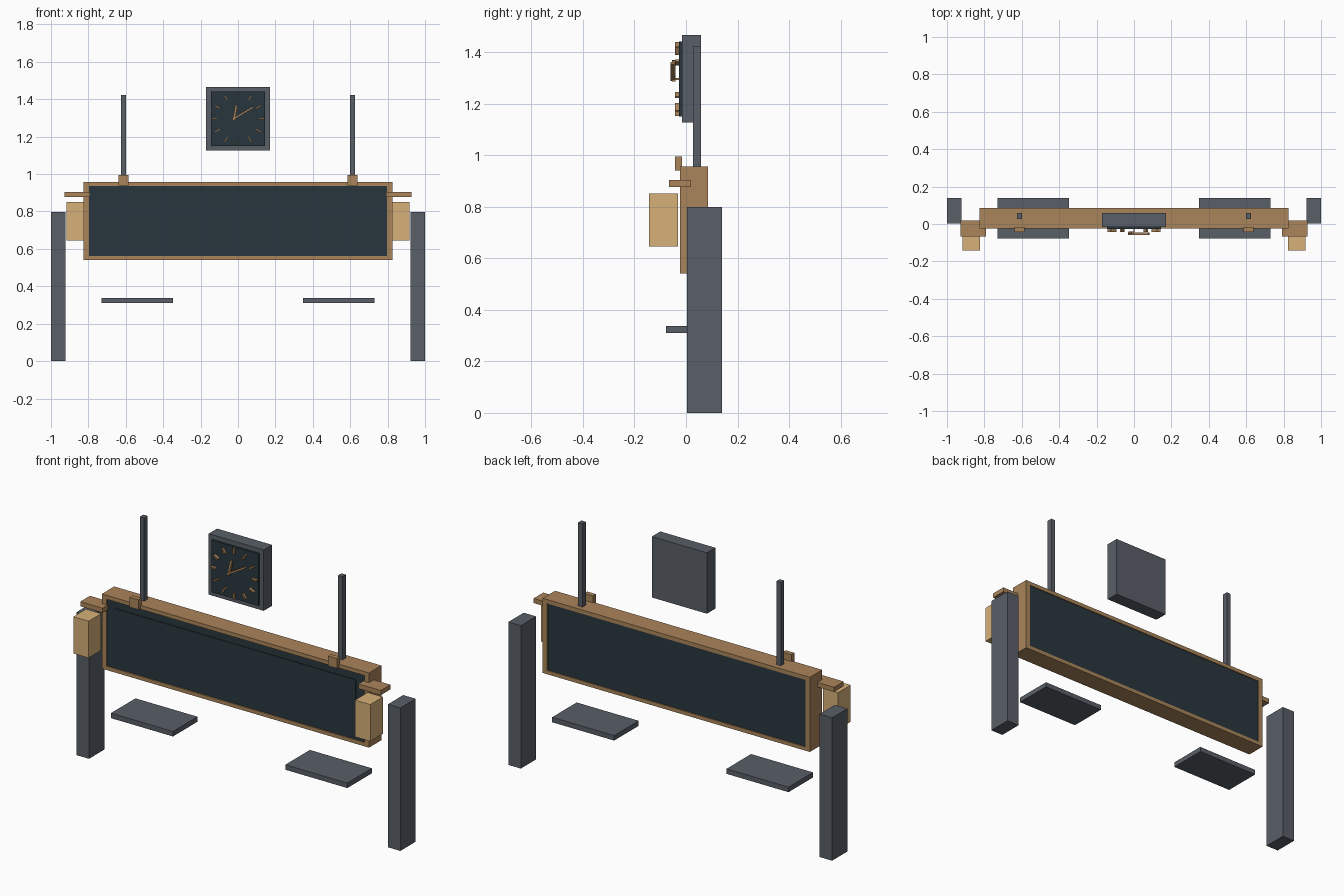
import bpy, math
from mathutils import Matrix, Vector

if "Cube" in bpy.data.objects:
    bpy.data.objects.remove(bpy.data.objects["Cube"])


def material(name, rgb):
    m = bpy.data.materials.new(name)
    m.diffuse_color = (*rgb, 1)
    m.use_nodes = True
    m.node_tree.nodes["Principled BSDF"].inputs["Base Color"].default_value = m.diffuse_color
    return m


SLATE = material("slate", (0.10, 0.115, 0.14))
WOOD = material("wood", (0.41, 0.235, 0.105))
BOARD = material("board", (0.022, 0.037, 0.047))
LAMP = material("lamp_glow", (0.68, 0.44, 0.19))


def box(name, x, y, z, mat, spin=None):
    """Box from (min, max) ranges; spin = (angle, pivot) turns it about y."""
    corners = [Vector((a, b, c)) for a in x for b in y for c in z]
    if spin:
        angle, pivot = spin
        turn = Matrix.Rotation(angle, 3, 'Y')
        p = Vector(pivot)
        corners = [turn @ (v - p) + p for v in corners]
    faces = [(0, 1, 3, 2), (4, 6, 7, 5), (0, 4, 5, 1),
             (2, 3, 7, 6), (0, 2, 6, 4), (1, 5, 7, 3)]
    mesh = bpy.data.meshes.new(name)
    mesh.from_pydata(corners, [], faces)
    mesh.materials.append(mat)
    ob = bpy.data.objects.new(name, mesh)
    bpy.context.collection.objects.link(ob)
    return ob


def pair(name, x, y, z, mat):
    """Right-hand box and its mirror image on the left."""
    box(name + "_right", x, y, z, mat)
    box(name + "_left", (-x[1], -x[0]), y, z, mat)


# Sign board: wooden frame, recessed board, thin raised panel
FY = (-0.023, 0.086)
box("frame_top", (-0.825, 0.825), FY, (0.935, 0.957), WOOD)
box("frame_bottom", (-0.825, 0.825), FY, (0.54, 0.561), WOOD)
pair("frame_side", (0.797, 0.825), FY, (0.561, 0.935), WOOD)
box("sign_board", (-0.797, 0.797), (-0.017, 0.081), (0.561, 0.935), BOARD)
box("sign_panel", (-0.742, 0.742), (-0.021, -0.010), (0.606, 0.895), BOARD)

# Hanging rods and their clips
pair("hanging_rod", (0.599, 0.626), (0.028, 0.058), (0.945, 1.422), SLATE)
pair("rod_clip", (0.586, 0.640), (-0.042, -0.015), (0.94, 0.995), WOOD)

# Side lanterns under their brackets
pair("lantern_bracket", (0.79, 0.928), (-0.066, 0.019), (0.877, 0.903), WOOD)
pair("lantern", (0.823, 0.917), (-0.143, -0.031), (0.646, 0.851), LAMP)

# Posts and benches
pair("post", (0.923, 1.0), (0.004, 0.139), (0, 0.798), SLATE)
pair("bench", (0.347, 0.730), (-0.078, 0.138), (0.31, 0.338), SLATE)

# Clock: case, face and twelve hour marks
CZ = 1.296
box("clock_case", (-0.17, 0.17), (-0.016, 0.058), (CZ - 0.17, CZ + 0.17), SLATE)
box("clock_face", (-0.145, 0.145), (-0.027, -0.012), (CZ - 0.145, CZ + 0.145), BOARD)
for i in range(12):
    box(f"hour_mark_{i + 1}", (-0.004, 0.004), (-0.042, -0.025),
        (CZ + 0.110, CZ + 0.143), WOOD, (math.radians(30 * (i + 1)), (0, 0, CZ)))

# Clock hands
PIVOT = (-0.021, 0, 1.297)
for name, length, w, deg, y in (("hour_hand", 0.072, 0.006, 10, (-0.054, -0.040)),
                                ("minute_hand", 0.118, 0.005, 59, (-0.060, -0.045))):
    box(name, (PIVOT[0] - w, PIVOT[0] + w), y,
        (PIVOT[2] - 0.01, PIVOT[2] + length), WOOD, (math.radians(deg), PIVOT))
